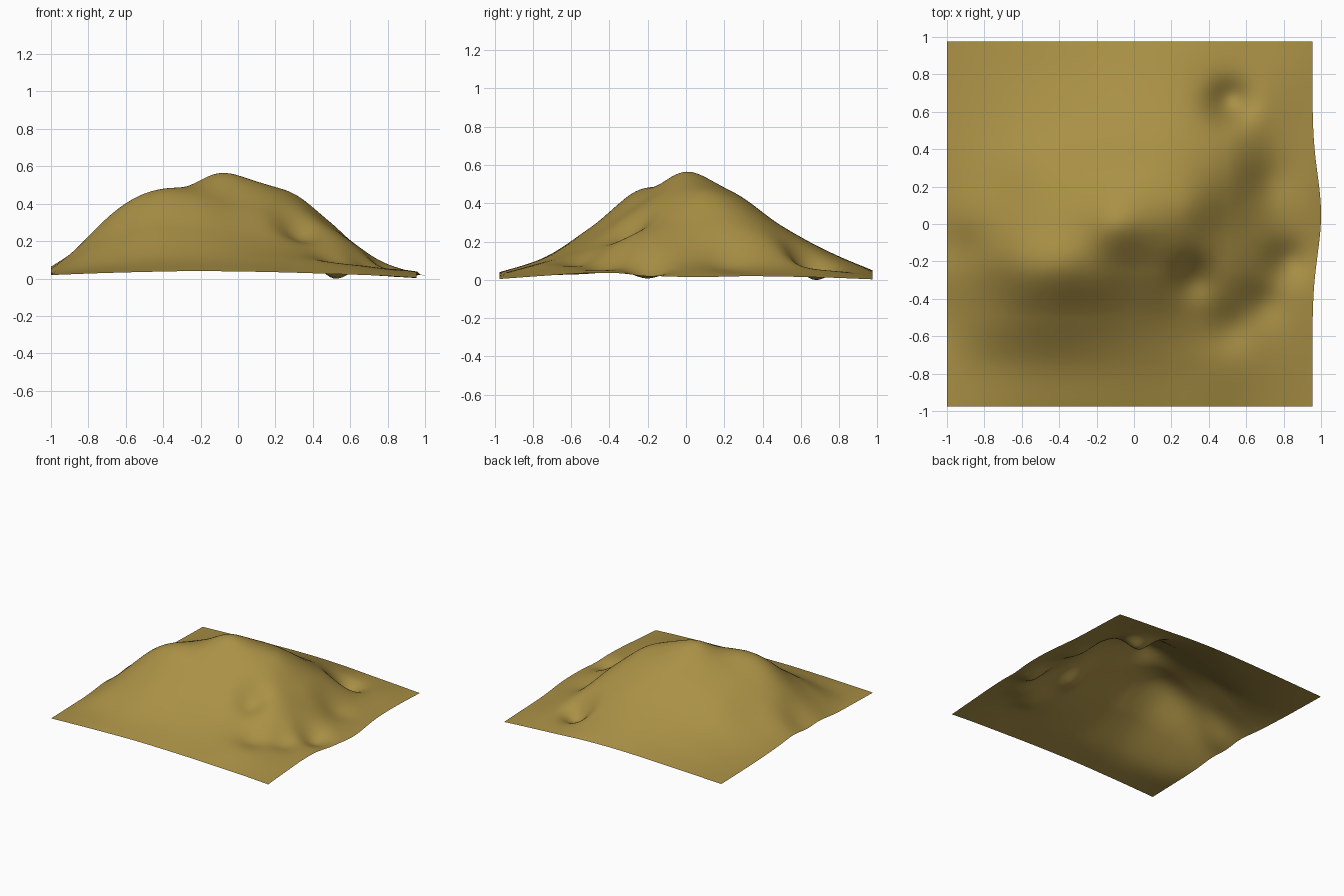
import bpy, bmesh, math

# Height sections across the hill: rows run front to back, columns left to right, 0.25 apart
SECTIONS = [
    [.024, .03, .034, .038, .036, .032, .024, .018, .006],
    [.03, .075, .11, .118, .115, .10, .09, .055, .02],
    [.038, .18, .27, .27, .235, .19, .135, .075, .035],
    [.063, .24, .43, .455, .40, .355, .255, .11, .03],
    [.075, .24, .40, .485, .535, .455, .285, .11, .02],
    [.052, .165, .305, .40, .46, .43, .295, .09, .02],
    [.038, .10, .17, .23, .28, .28, .21, .07, .015],
    [.03, .06, .09, .12, .15, .14, .085, .05, .01],
    [.025, .033, .04, .045, .045, .04, .03, .018, .005],
]

# Local features: x, y, height, radius
FEATURES = [
    (-.12, 0, .044, .10),      # summit
    (-.69, -.20, .045, .13),   # left shoulder
    (-.38, -.20, .015, .10),
    (-.92, -.12, -.03, .09),   # left foot hollow
    (.32, .10, .025, .10),     # right shoulder
    (.32, -.29, -.082, .085),  # hillside crater
    (.51, .65, -.115, .08),    # back crater
    (.82, -.20, -.065, .08),   # curved trough
    (.70, -.42, -.038, .08),
    (.52, -.56, -.03, .08),
    (.70, .22, -.03, .09),     # gully
]


def spline(p, u):
    """Catmull-Rom through evenly spaced values."""
    i = max(0, min(int(u), len(p) - 2))
    t = u - i
    b, c = p[i], p[i + 1]
    a = p[i - 1] if i > 0 else 2 * b - c
    d = p[i + 2] if i + 2 < len(p) else 2 * c - b
    return b + .5 * t * (c - a + t * (2 * a - 5 * b + 4 * c - d + t * (3 * (b - c) + d - a)))


def height(x, y):
    z = spline([spline(row, (x + 1) * 4) for row in SECTIONS], (y + 1) * 4)
    for fx, fy, h, r in FEATURES:
        z += h * math.exp(-((x - fx) ** 2 + (y - fy) ** 2) / (2 * r * r))
    return max(z - .006, 0)


# Hill: one open sheet, with the right edge bulging outwards
bm = bmesh.new()
bmesh.ops.create_grid(bm, x_segments=110, y_segments=110, size=1)
for v in bm.verts:
    x = -1 + (v.co.x + 1) * .977
    y = v.co.y * .975
    side = max(0, (x - .3) / .654) ** 2
    x += .046 * side * math.exp(-((y - .05) / .3) ** 2)
    v.co = (x, y, height(x, y))
mesh = bpy.data.meshes.new("hill")
bm.to_mesh(mesh)
bm.free()
mesh.shade_smooth()
hill = bpy.data.objects.new("hill", mesh)
bpy.context.collection.objects.link(hill)

# Dry earth colour
earth = bpy.data.materials.new("earth")
earth.diffuse_color = (.40, .28, .06, 1)
mesh.materials.append(earth)
